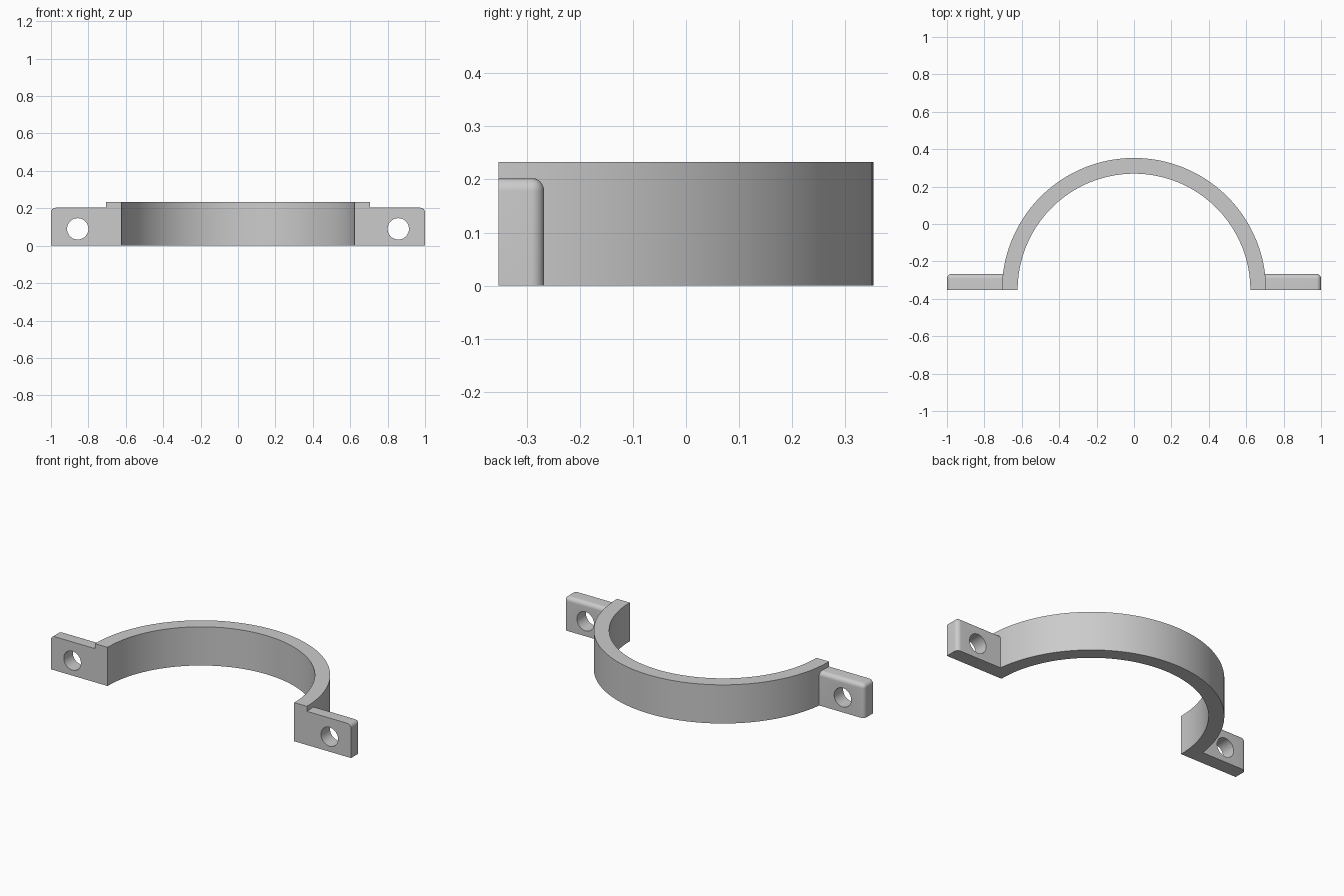
import bpy
import bmesh
import math
from mathutils import Matrix

cube = bpy.data.objects.get("Cube")
if cube:
    bpy.data.objects.remove(cube, do_unlink=True)

FRONT = -0.353          # flat mating plane, also the arc centre
OUTER, INNER = 0.706, 0.622
BAND_H, TAB_H = 0.233, 0.203
TAB_BACK = -0.267
TAB_END = 1.0
SEGMENTS = 96

metal = bpy.data.materials.new("light grey metal")
grey = (0.6, 0.6, 0.6, 1)
metal.use_nodes = True
metal.diffuse_color = grey
metal.node_tree.nodes["Principled BSDF"].inputs["Base Color"].default_value = grey


def make_object(name, bm):
    bmesh.ops.recalc_face_normals(bm, faces=bm.faces)
    mesh = bpy.data.meshes.new(name)
    bm.to_mesh(mesh)
    bm.free()
    mesh.materials.append(metal)
    obj = bpy.data.objects.new(name, mesh)
    bpy.context.collection.objects.link(obj)
    return obj


def make_band():
    """Half ring swept from a rectangular cross-section."""
    bm = bmesh.new()
    section = [(INNER, 0), (OUTER, 0), (OUTER, BAND_H), (INNER, BAND_H)]
    rings = []
    for i in range(SEGMENTS + 1):
        a = math.pi * i / SEGMENTS
        rings.append([bm.verts.new((r * math.cos(a), FRONT + r * math.sin(a), z))
                      for r, z in section])
    for a, b in zip(rings, rings[1:]):
        for j in range(4):
            k = (j + 1) % 4
            bm.faces.new((a[j], a[k], b[k], b[j]))
    bm.faces.new(rings[0])
    bm.faces.new(rings[-1])
    return make_object("clamp_band", bm)


def make_tab():
    """Left bolt tab: inner end meets the band, outer, top and back edges rounded."""
    back_x = math.sqrt(OUTER ** 2 - (TAB_BACK - FRONT) ** 2)
    bm = bmesh.new()
    bmesh.ops.create_cube(bm, size=1)
    for v in bm.verts:
        back = v.co.y > 0
        inner_x = back_x if back else OUTER
        v.co = (TAB_END if v.co.x > 0 else inner_x,
                TAB_BACK if back else FRONT,
                TAB_H if v.co.z > 0 else 0)

    def is_rounded(edge):
        mid = (edge.verts[0].co + edge.verts[1].co) / 2
        on = [mid.x > TAB_END - 0.001, mid.y > TAB_BACK - 0.001, mid.z > TAB_H - 0.001]
        return sum(on) == 2

    bmesh.ops.bevel(bm, geom=[e for e in bm.edges if is_rounded(e)], offset=0.025,
                    offset_type='OFFSET', segments=8, profile=0.5, affect='EDGES')
    return make_object("bolt_tabs", bm)


def make_drill():
    bm = bmesh.new()
    bmesh.ops.create_cone(bm, cap_ends=True, segments=48, radius1=0.057,
                          radius2=0.057, depth=0.4)
    place = Matrix.Translation((0.857, -0.31, 0.09)) @ Matrix.Rotation(math.pi / 2, 4, 'X')
    bmesh.ops.transform(bm, matrix=place, verts=bm.verts)
    drill = make_object("bolt_hole_cutter", bm)
    drill.hide_render = True
    return drill


# Curved band and the drilled tab
band = make_band()
tabs = make_tab()
drill = make_drill()
hole = tabs.modifiers.new("Bolt hole", 'BOOLEAN')
hole.operation = 'DIFFERENCE'
hole.solver = 'EXACT'
hole.object = drill
bpy.context.view_layer.objects.active = tabs
bpy.ops.object.modifier_apply(modifier=hole.name)
bpy.data.objects.remove(drill, do_unlink=True)

# Matching tab on the other end
mirror = tabs.modifiers.new("Mirror", 'MIRROR')
mirror.use_mirror_merge = False
bpy.ops.object.modifier_apply(modifier=mirror.name)

for obj in (band, tabs):
    bpy.ops.object.select_all(action='DESELECT')
    obj.select_set(True)
    bpy.context.view_layer.objects.active = obj
    bpy.ops.object.shade_smooth_by_angle(angle=math.radians(30))
